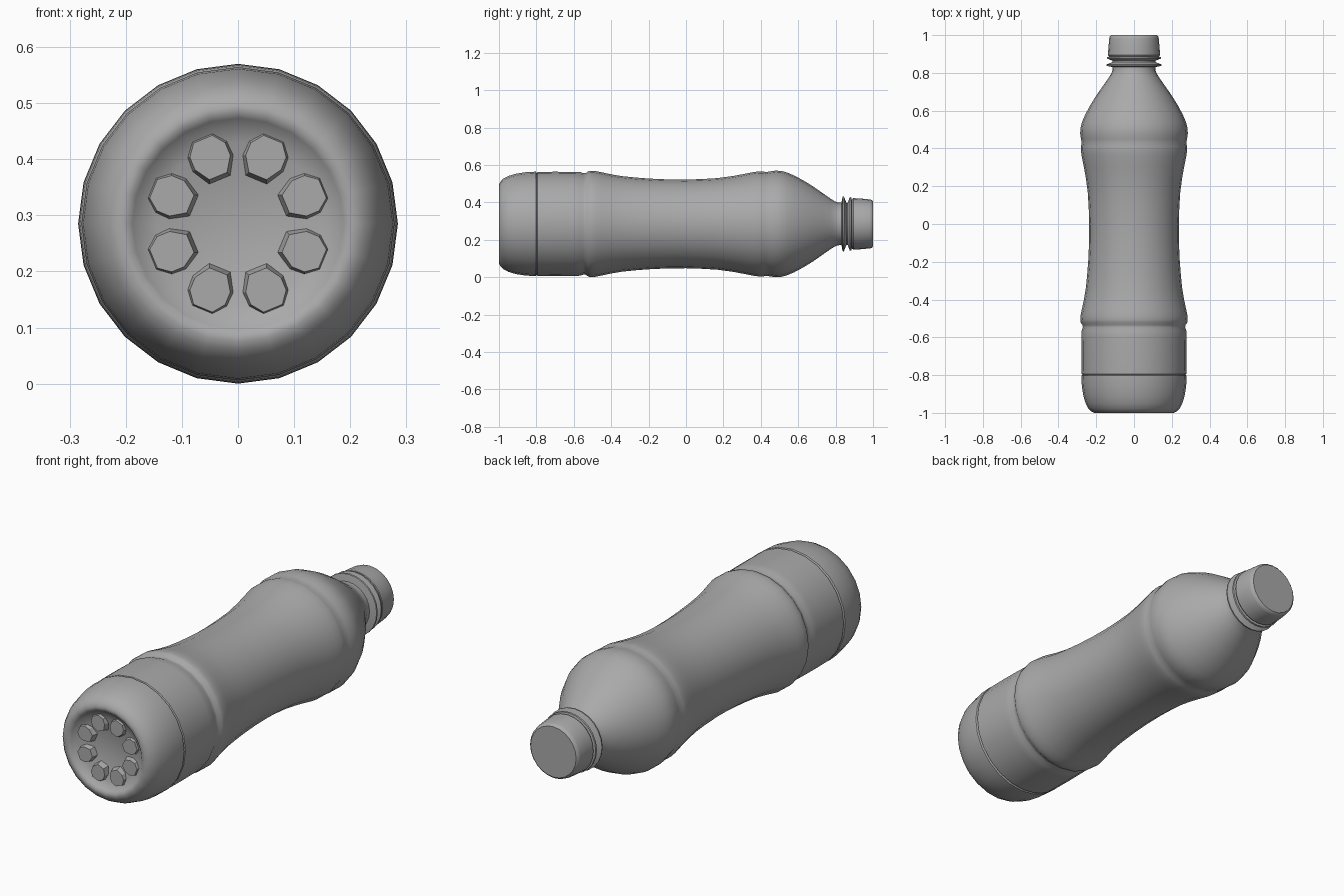
import bpy, bmesh
from math import sin, cos, pi, radians
from mathutils import Vector, Matrix

SIDES = 24
AXIS_Z = 0.285

cube = bpy.data.objects.get("Cube")
if cube:
    bpy.data.objects.remove(cube, do_unlink=True)

grey = bpy.data.materials.new("plain grey")
grey.use_nodes = True
shade = (0.4, 0.4, 0.4, 1)
grey.diffuse_color = shade
grey.node_tree.nodes["Principled BSDF"].inputs["Base Color"].default_value = shade


def finish(name, bm, angle=35):
    """Turn a bmesh into a named, shaded object lying on the bottle axis."""
    bmesh.ops.recalc_face_normals(bm, faces=bm.faces)
    mesh = bpy.data.meshes.new(name)
    bm.to_mesh(mesh)
    bm.free()
    mesh.materials.append(grey)
    obj = bpy.data.objects.new(name, mesh)
    obj.location.z = AXIS_Z
    bpy.context.collection.objects.link(obj)
    bpy.ops.object.select_all(action='DESELECT')
    obj.select_set(True)
    bpy.context.view_layer.objects.active = obj
    bpy.ops.object.shade_smooth_by_angle(angle=radians(angle))
    return obj


def lathe(name, profile, angle=35):
    """Revolve (y, radius) points about the y axis; radius 0 closes an end."""
    bm = bmesh.new()
    verts = [bm.verts.new((0, y, r)) for y, r in profile]
    edges = [bm.edges.new(pair) for pair in zip(verts, verts[1:])]
    bmesh.ops.spin(bm, geom=verts + edges, cent=(0, 0, 0), axis=(0, 1, 0),
                   angle=2 * pi, steps=SIDES, use_merge=True)
    bmesh.ops.remove_doubles(bm, verts=bm.verts, dist=0.0002)
    return finish(name, bm, angle)


# Base: domed recess, rolled rim and lower wall up to the first groove
lathe("base", [
    (-0.95, 0), (-0.952, 0.05), (-0.96, 0.1), (-0.97, 0.145), (-0.978, 0.175),
    (-0.992, 0.188), (-0.999, 0.198), (-1.0, 0.21), (-0.993, 0.225),
    (-0.978, 0.241), (-0.95, 0.256), (-0.91, 0.268), (-0.86, 0.276),
    (-0.81, 0.279), (-0.803, 0.279), (-0.798, 0.272)])

# Body: straight band, groove, gripped waist, shoulder and neck
waist = [(-0.455, 0.277), (-0.40, 0.265), (-0.34, 0.255), (-0.27, 0.248),
         (-0.19, 0.242), (-0.10, 0.238), (0.0, 0.237), (0.09, 0.24),
         (0.17, 0.245), (0.25, 0.256), (0.31, 0.267), (0.36, 0.277)]
lathe("body", [
    (-0.798, 0.272), (-0.793, 0.278), (-0.70, 0.279), (-0.60, 0.278),
    (-0.565, 0.277), (-0.548, 0.271), (-0.535, 0.272), (-0.522, 0.282),
    (-0.505, 0.284), (-0.485, 0.283)] + waist + [
    (0.39, 0.281), (0.41, 0.281), (0.43, 0.277), (0.45, 0.281),
    (0.48, 0.285), (0.51, 0.283), (0.54, 0.275), (0.58, 0.258),
    (0.63, 0.231), (0.68, 0.2), (0.73, 0.165), (0.77, 0.137),
    (0.795, 0.121), (0.81, 0.115), (0.83, 0.113), (0.90, 0.113)])

# Neck: carrying flange and tamper band
lathe("neck_flange", [(0.831, 0.112), (0.837, 0.146), (0.844, 0.147),
                      (0.858, 0.112)])
lathe("tamper_band", [(0.864, 0.112), (0.876, 0.143), (0.884, 0.142),
                      (0.887, 0.128), (0.89, 0.112)])

# Cap: slightly tapered with a rounded top edge
lathe("cap", [(0.887, 0.112), (0.887, 0.132), (0.895, 0.138), (0.94, 0.135),
              (0.982, 0.131), (0.993, 0.128), (1.0, 0.12), (1.0, 0)], 40)

# Feet: eight tapered pads around the recess, narrow toward the centre
outline = [(-0.017, 0.092), (0.017, 0.092), (0.034, 0.118), (0.034, 0.142),
           (0.018, 0.163), (-0.018, 0.163), (-0.034, 0.142), (-0.034, 0.118)]
bm = bmesh.new()
for i in range(8):
    turn = Matrix.Rotation(pi / 8 + i * pi / 4, 3, 'Y')
    middle = Vector((0, 0, 0.128))
    rings = []
    for y, size in ((-0.95, 1.25), (-0.986, 1.0)):
        points = [Vector((x, 0, z)) for x, z in outline]
        rings.append([bm.verts.new(turn @ (middle + (p - middle) * size + Vector((0, y, 0))))
                      for p in points])
    low, top = rings
    bm.faces.new(top)
    for k in range(8):
        n = (k + 1) % 8
        bm.faces.new((low[k], low[n], top[n], top[k]))
finish("base_feet", bm, 30)
